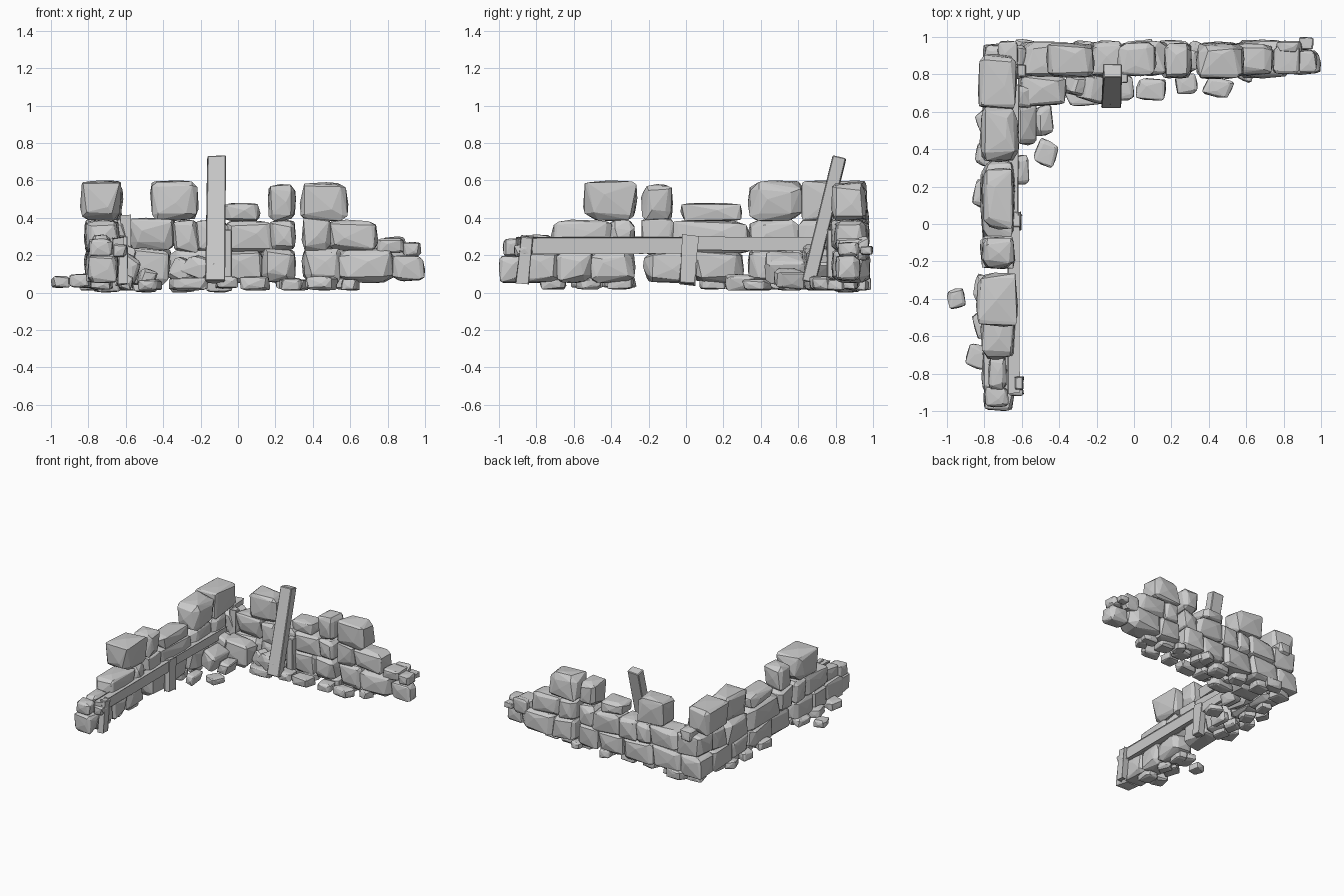
import bpy, bmesh, math, random
from mathutils import Vector, Matrix
random.seed(11)


def finish(bm, name):
    me = bpy.data.meshes.new(name)
    bm.to_mesh(me)
    bm.free()
    ob = bpy.data.objects.new(name, me)
    bpy.context.collection.objects.link(ob)
    return ob


def stone(name, x0, x1, y0, y1, z0, z1, turn=0.0, tilt=0.0, cut=0.36):
    """Chipped faceted block whose hull fills the given box."""
    pts = []
    for sx in (-1, 1):
        for sy in (-1, 1):
            for sz in (-1, 1):
                chip = random.uniform(0.5, 1.45)
                for axis in range(3):
                    p = [sx, sy, sz]
                    for k in range(3):
                        if k != axis:
                            p[k] *= 1 - chip * random.uniform(0.6, 1.2) * cut
                    p[axis] *= random.uniform(0.84, 0.97)
                    pts.append(Vector(p))
    for axis in range(3):
        for s in (-1, 1):
            p = [random.uniform(-0.4, 0.4) for _ in range(3)]
            p[axis] = s * 1.0
            pts.append(Vector(p))
    rot = Matrix.Rotation(turn, 3, 'Z') @ Matrix.Rotation(tilt, 3, 'Y')
    pts = [rot @ p for p in pts]
    box = ((x0, x1), (y0, y1), (z0, z1))
    for k in range(3):
        lo, hi = min(p[k] for p in pts), max(p[k] for p in pts)
        a, b = box[k]
        for p in pts:
            p[k] = a + (p[k] - lo) / (hi - lo) * (b - a)
    bm = bmesh.new()
    for p in pts:
        bm.verts.new(p)
    res = bmesh.ops.convex_hull(bm, input=bm.verts[:])
    junk = {g for g in res['geom_interior'] + res['geom_unused']
            if isinstance(g, bmesh.types.BMVert) and g.is_valid}
    bmesh.ops.delete(bm, geom=list(junk), context='VERTS')
    return finish(bm, name)


def beam(name, a, b, u, w, t):
    """Rough timber from a to b; width w along u, thickness t across."""
    a, b, u = Vector(a), Vector(b), Vector(u)
    d = (b - a).normalized()
    u = (u - d * u.dot(d)).normalized()
    v = d.cross(u)
    bm = bmesh.new()
    bmesh.ops.create_cube(bm, size=1)
    for q in bm.verts:
        c = q.co.copy()
        end = b if c.z > 0 else a
        f = random.uniform(0.86, 1.0)
        q.co = end + u * c.x * w * f + v * c.y * t * f + d * random.uniform(-.006, .006)
    bmesh.ops.bevel(bm, geom=bm.edges[:], offset=0.005, segments=1, affect='EDGES')
    bmesh.ops.recalc_face_normals(bm, faces=bm.faces[:])
    return finish(bm, name)


def j(s=0.012):
    return random.uniform(-s, s)


# Back wall courses: x start, x end, z bottom, z top
back = [
    (-.63, -.35, .05, .24), (-.37, -.09, .05, .23), (-.10, .14, .05, .23), (.12, .31, .05, .24),
    (.34, .56, .05, .24), (.53, .84, .05, .24), (.82, 1.0, .06, .20),
    (-.60, -.33, .22, .40), (-.35, -.21, .21, .39), (-.23, -.05, .21, .39), (-.08, .19, .21, .39),
    (.17, .31, .22, .39), (.34, .50, .22, .40), (.47, .75, .22, .39),
    (-.47, -.21, .38, .60), (-.09, .12, .38, .48), (.16, .31, .38, .58), (.33, .59, .38, .59),
]
for x0, x1, z0, z1 in back:
    far = x0 > .8
    stone("back_wall_stone", x0, x1, (.80 if far else .785) + j(), (.94 if far else .975) + j(), z0, z1)

# Left wall courses: y start, y end, z bottom, z top
left = [
    (-1.0, -.87, .05, .20), (-.90, -.67, .05, .22), (-.70, -.49, .05, .23), (-.52, -.27, .05, .23),
    (-.23, .07, .05, .23), (.03, .31, .05, .23), (.33, .57, .05, .23), (.53, .80, .05, .23),
    (-.73, -.38, .20, .39), (-.42, -.27, .20, .39), (-.24, -.06, .20, .40), (-.09, .35, .20, .39),
    (.33, .63, .20, .40), (.59, .80, .20, .40),
    (-.55, -.26, .38, .60), (-.24, -.07, .38, .58), (-.03, .30, .38, .48),
    (.33, .63, .38, .60), (.61, .91, .38, .60),
]
for y0, y1, z0, z1 in left:
    wide = .02 if (z1 > .5 and y1 - y0 > .2) else 0
    stone("left_wall_stone", -.815 - wide + j(.01), -.64 + wide + j(.01), y0, y1, z0, z1)

# Corner stones where the walls meet
stone("corner_stone", -.81, -.60, .77, .97, .05, .23)
stone("corner_stone", -.81, -.57, .77, .96, .21, .40)
stone("corner_stone", -.73, -.62, .84, .98, .34, .44)

# Small stones capping the broken ends
for b in [(.74, .89, .80, .95, .21, .29), (.88, .98, .81, .93, .19, .27), (.76, .90, .91, .98, .17, .30),
          (.88, .96, .93, 1.0, .20, .25),
          (-.80, -.67, -.98, -.87, .19, .29), (-.78, -.68, -.89, -.71, .20, .31),
          (-.67, -.59, -.92, -.82, .19, .26)]:
    stone("wall_end_stone", *b)

# Rubble heaped inside the corner
for x0, x1, y0, y1, z0, z1, tilt in [
        (-.62, -.36, .63, .80, .04, .24, .1), (-.38, -.20, .68, .80, .05, .19, .5),
        (-.31, -.10, .64, .80, .07, .20, .5), (-.37, -.16, .63, .74, .01, .08, 0),
        (-.12, .0, .66, .80, .02, .09, 0), (-.66, -.52, .42, .66, .03, .22, .4),
        (-.54, -.43, .47, .64, .02, .13, .3), (-.64, -.56, .21, .37, .01, .10, .2),
        (-.66, -.54, .62, .74, .1, .26, .3)]:
    stone("corner_rubble", x0, x1, y0, y1, z0, z1, random.uniform(-.3, .3), tilt)

# Loose ground stones along both sides of the walls
for x, y, w, d in [(-.47, .38, .13, .16), (.09, .72, .16, .12), (.28, .75, .12, .11), (.45, .73, .17, .11),
                   (.60, .81, .10, .11), (-.24, .68, .14, .09), (-.80, .55, .10, .14), (-.80, .37, .10, .13),
                   (-.81, .16, .11, .16), (-.80, -.35, .12, .17), (-.81, -.53, .11, .17), (-.84, -.71, .12, .14),
                   (-.95, -.40, .10, .11), (.07, .93, .10, .12), (.33, .92, .09, .12), (-.58, .94, .16, .10)]:
    z = .0 if y > .3 else .015
    stone("loose_stone", x - w / 2, x + w / 2, y - d / 2, y + d / 2, z + .01, z + random.uniform(.07, .09),
          turn=random.uniform(-.5, .5))

# Flat footing stones under the walls
for y in (-.71, -.52, -.35, .14, .28, .46, .64):
    stone("footing_stone", -.79 + j(), -.68 + j(), y - .07, y + .07, .015, .08, turn=j(.4))
for x in (-.70, -.50, -.30, -.10, .08, .27, .43, .58):
    stone("footing_stone", x - .07, x + .07, .80 + j(), .93 + j(), .0 if x < 0 else .015, .08, turn=j(.4))

# Timber rails and posts on the inside of the left wall
beam("rail", (-.645, -.90, .25), (-.645, .01, .255), (0, 0, 1), .092, .06)
beam("rail", (-.645, .0, .262), (-.645, .74, .255), (0, 0, 1), .075, .06)
beam("rail_post", (-.615, -.875, .05), (-.615, -.85, .30), (0, 1, 0), .07, .045)
beam("rail_post", (-.625, .005, .05), (-.63, .025, .30), (0, 1, 0), .085, .05)
beam("corner_post", (-.60, .81, .08), (-.60, .82, .41), (0, 1, 0), .07, .05)

# Short post and leaning plank at the back wall
beam("short_post", (-.06, .78, .07), (-.06, .78, .335), (1, 0, 0), .06, .06)
beam("leaning_plank", (-.122, .66, .06), (-.113, .82, .725), (1, 0, 0), .108, .08)
